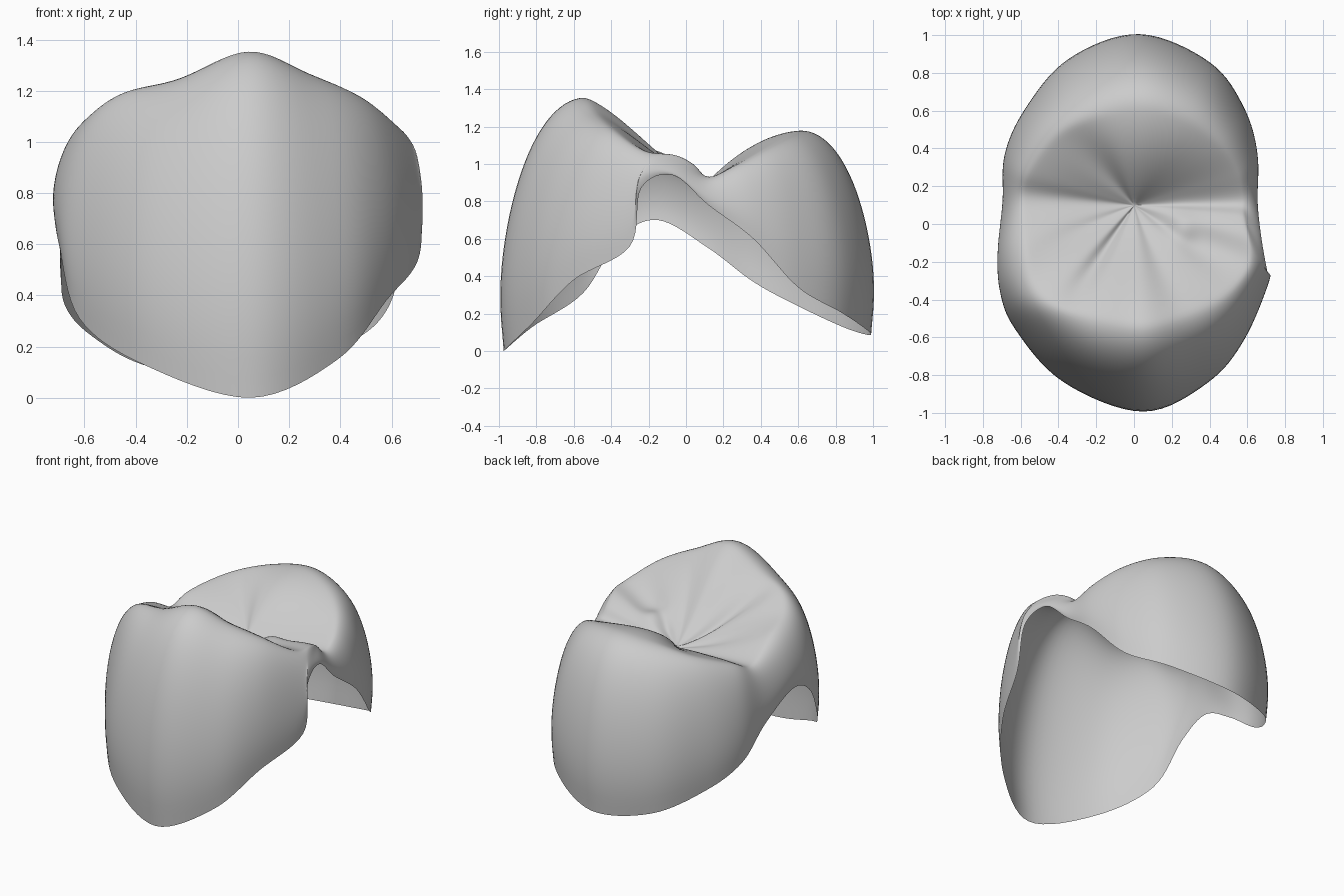
import bpy
import bmesh
from math import sin, cos, pi, exp, atan2
from mathutils import Vector

cube = bpy.data.objects.get("Cube")
if cube:
    bpy.data.objects.remove(cube)

# Stations round the crown: crest point, then point on the open lower rim
STATIONS = [
    ((.57, .12, .93), (.65, .12, .78)), ((.55, .26, .99), (.65, .36, .60)),
    ((.45, .42, 1.08), (.58, .60, .34)), ((.28, .55, 1.15), (.40, .84, .20)),
    ((.07, .62, 1.18), (.03, .99, .09)), ((-.15, .58, 1.15), (-.34, .86, .12)),
    ((-.38, .48, 1.08), (-.57, .60, .24)), ((-.55, .27, .99), (-.68, .36, .37)),
    ((-.58, .12, .93), (-.69, .12, .55)), ((-.57, -.10, 1.05), (-.715, -.15, .70)),
    ((-.53, -.29, 1.12), (-.70, -.36, .60)), ((-.42, -.42, 1.2), (-.62, -.55, .31)),
    ((-.22, -.49, 1.25), (-.37, -.82, .13)), ((.04, -.54, 1.36), (.05, -.975, 0)),
    ((.27, -.48, 1.27), (.39, -.82, .15)), ((.47, -.38, 1.18), (.58, -.60, .38)),
    ((.60, -.22, 1.07), (.71, -.30, .56)), ((.60, -.06, 1.05), (.70, -.24, .87)),
    ((.58, .04, 1.0), (.67, -.07, .94)),
]
CENTRE = Vector((0, .1, .89))
STEPS, INNER, WALL = 8, 28, 28


def closed_spline(points):
    """Smooth closed curve through the points, STEPS samples per span."""
    points = [Vector(p) for p in points]
    count = len(points)
    samples = []
    for i in range(count):
        a, b, c, d = (points[(i + k) % count] for k in (-1, 0, 1, 2))
        for j in range(STEPS):
            t = j / STEPS
            samples.append(b + (c - a) * t / 2 + (a - b * 2.5 + c * 2 - d / 2) * t * t
                           + ((b - c) * 1.5 + (d - a) / 2) * t ** 3)
    return samples


# Fissures on the chewing face: direction in radians, angular width, depth
FISSURES = [(-2.15, .12, .045), (-.62, .14, .02), (-2.75, .14, .02),
            (-1.2, .14, .015), (2.2, .25, .03)]


def chewing_point(crest, s):
    """Point between the central pit and the crest."""
    p = CENTRE.lerp(crest, s)
    angle = atan2(crest.y - CENTRE.y, crest.x)
    # The back cusp rises steeply from the groove, the front one evenly
    back = max(0, sin(angle))
    even = .55 * s + .45 * s * s * (3 - 2 * s)
    steep = s * (1.9 - .9 * s)
    p.z = CENTRE.z + (crest.z - CENTRE.z) * (even + (steep - even) * back)
    for direction, width, depth in FISSURES:
        p.z -= depth * sin(pi * s) * exp(-((angle - direction) / width) ** 2)
    # Small rounded tubercle beside the pit
    p.z += .05 * exp(-((p.x - .25) ** 2 + (p.y + .03) ** 2) / .006)
    return p


def wall_point(crest, rim, s):
    """Point on the rounded outer wall, from crest to rim."""
    t = s * pi / 2
    p = crest.lerp(rim, sin(t))
    p.z = rim.z + (crest.z - rim.z) * cos(t)
    # Full shoulder, then a slight bulge that turns back in at the rim
    outward = Vector((rim.x - crest.x, rim.y - crest.y, 0))
    return p + outward * (.07 * sin(2 * t) + .05 * sin(pi * s ** 3.5))


crests = closed_spline([s[0] for s in STATIONS])
rims = closed_spline([s[1] for s in STATIONS])

# Rings from the pit, over the crest and down the wall
rings = [[chewing_point(c, i / INNER) for c in crests] for i in range(1, INNER + 1)]
rings += [[wall_point(c, r, i / WALL) for c, r in zip(crests, rims)]
          for i in range(1, WALL + 1)]

bm = bmesh.new()
pit = bm.verts.new(CENTRE)
loops = [[bm.verts.new(p) for p in ring] for ring in rings]
total = len(crests)
for i in range(total):
    j = (i + 1) % total
    bm.faces.new((pit, loops[0][i], loops[0][j]))
    for upper, lower in zip(loops, loops[1:]):
        bm.faces.new((upper[i], lower[i], lower[j], upper[j]))

# Soften the crest and the fissures, leaving the rim in place
inside = [v for v in bm.verts if not v.is_boundary]
for _ in range(4):
    bmesh.ops.smooth_vert(bm, verts=inside, factor=.5,
                          use_axis_x=True, use_axis_y=True, use_axis_z=True)

mesh = bpy.data.meshes.new("tooth_crown")
bm.to_mesh(mesh)
bm.free()
mesh.shade_smooth()
crown = bpy.data.objects.new("tooth_crown", mesh)
bpy.context.collection.objects.link(crown)

# Plain grey finish
grey = bpy.data.materials.new("light_grey")
grey.use_nodes = True
colour = (.6, .6, .6, 1)
grey.diffuse_color = colour
grey.node_tree.nodes["Principled BSDF"].inputs["Base Color"].default_value = colour
mesh.materials.append(grey)
